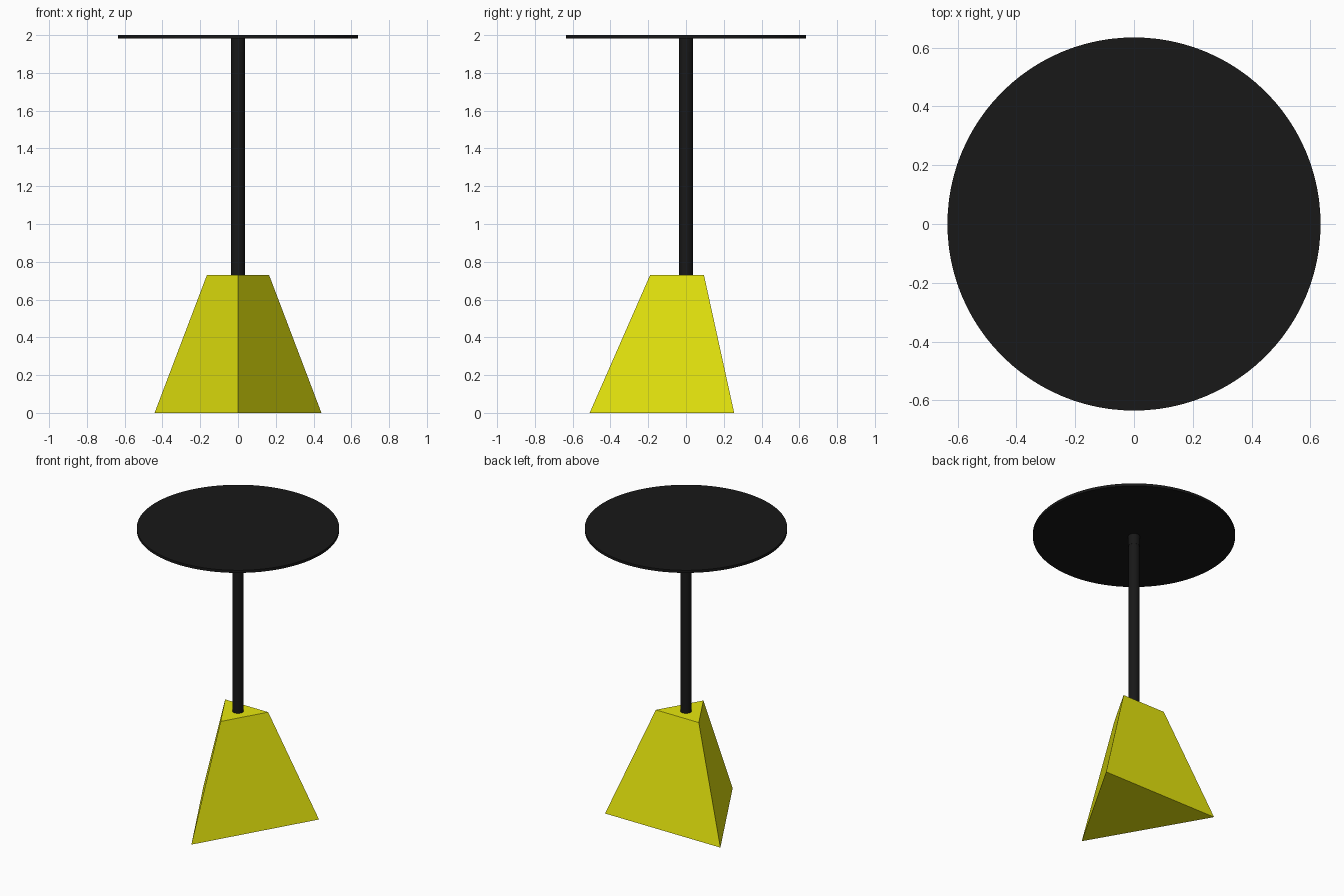
import bpy, bmesh
from math import sin, cos, pi, radians

if "Cube" in bpy.data.objects:
    bpy.data.objects.remove(bpy.data.objects["Cube"])


def material(name, rgb):
    m = bpy.data.materials.new(name)
    m.diffuse_color = (*rgb, 1)
    m.use_nodes = True
    m.node_tree.nodes["Principled BSDF"].inputs["Base Color"].default_value = m.diffuse_color
    return m


yellow = material("yellow_paint", (0.8, 0.8, 0.004))
black = material("black_metal", (0.009, 0.009, 0.009))


def frustum(name, sides, r_low, r_high, z_low, z_high, mat, smooth=False):
    """Closed n-sided frustum whose first corner points to the front (-y)."""
    bm = bmesh.new()
    rings = []
    for r, z in ((r_low, z_low), (r_high, z_high)):
        rings.append([bm.verts.new((r * sin(2 * pi * i / sides),
                                    -r * cos(2 * pi * i / sides), z))
                      for i in range(sides)])
    low, high = rings
    bm.faces.new(low[::-1])
    bm.faces.new(high)
    for i in range(sides):
        j = (i + 1) % sides
        bm.faces.new((low[i], low[j], high[j], high[i]))
    bmesh.ops.recalc_face_normals(bm, faces=bm.faces)
    mesh = bpy.data.meshes.new(name)
    bm.to_mesh(mesh)
    bm.free()
    mesh.materials.append(mat)
    obj = bpy.data.objects.new(name, mesh)
    bpy.context.collection.objects.link(obj)
    if smooth:
        bpy.ops.object.select_all(action='DESELECT')
        obj.select_set(True)
        bpy.context.view_layer.objects.active = obj
        bpy.ops.object.shade_smooth_by_angle(angle=radians(30))
    return obj


# Triangular tapered foot
frustum("base", 3, 0.51, 0.19, 0, 0.73, yellow)

# Post with a short mounting sleeve under the top
frustum("post", 32, 0.036, 0.036, 0.73, 1.91, black, True)
frustum("top_sleeve", 32, 0.037, 0.037, 1.91, 1.982, black, True)

# Thin round table top
frustum("table_top", 96, 0.635, 0.635, 1.982, 2.0, black, True)
